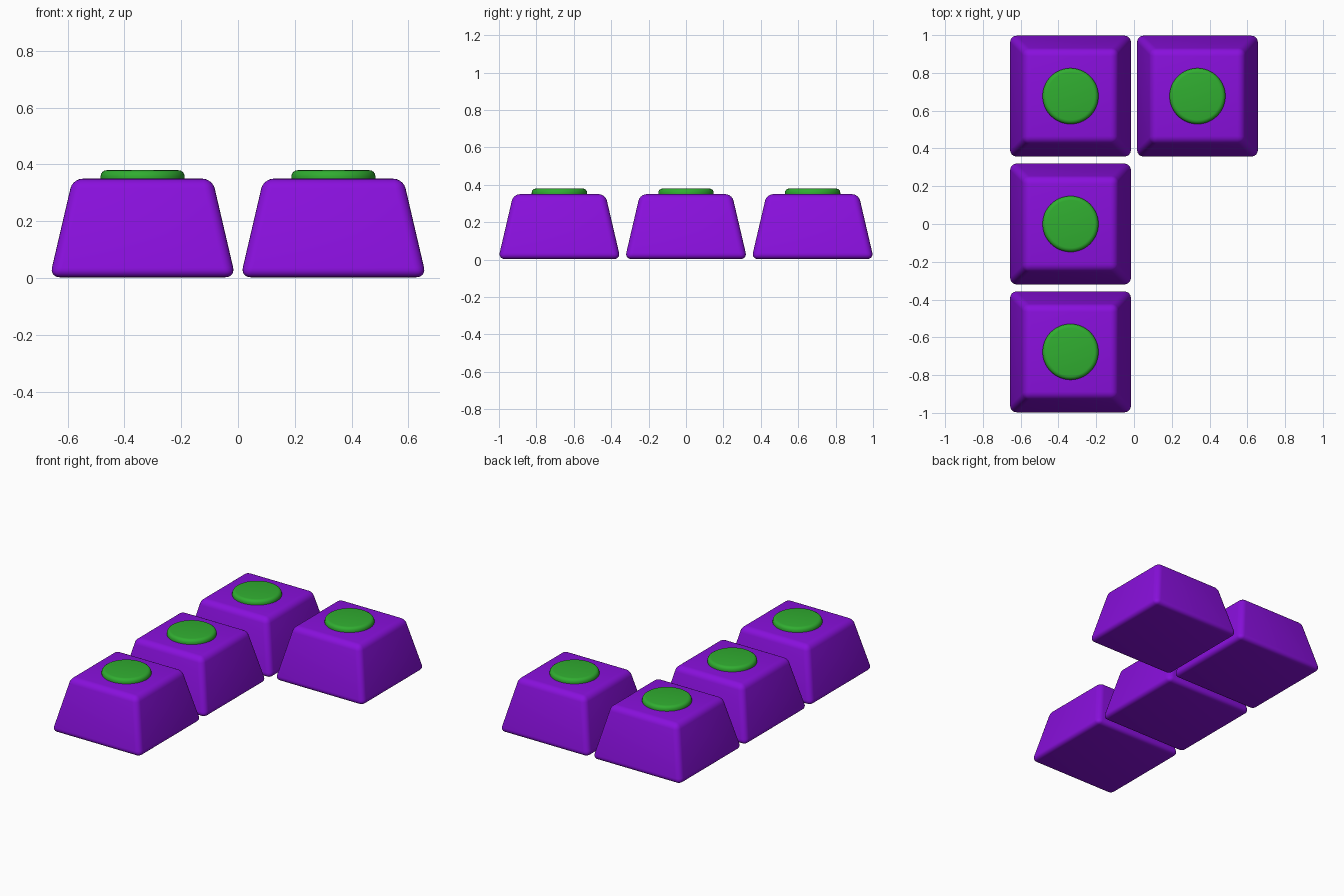
import bpy, bmesh

if "Cube" in bpy.data.objects:
    bpy.data.objects.remove(bpy.data.objects["Cube"])

PITCH_X, PITCH_Y = 0.336, 0.677


def material(name, color):
    m = bpy.data.materials.new(name)
    m.diffuse_color = color
    m.use_nodes = True
    m.node_tree.nodes["Principled BSDF"].inputs["Base Color"].default_value = m.diffuse_color
    return m


purple = material("purple", (0.25, 0.005, 0.72, 1))
green = material("green", (0.03, 0.42, 0.03, 1))


def finish(name, bm, loc, mat, bevel, segments, angle=0.5):
    """Turn the bmesh into a smooth object with rounded edges."""
    me = bpy.data.meshes.new(name)
    bm.to_mesh(me)
    bm.free()
    me.materials.append(mat)
    ob = bpy.data.objects.new(name, me)
    ob.location = loc
    bpy.context.collection.objects.link(ob)
    mod = ob.modifiers.new("rounding", 'BEVEL')
    mod.width = bevel
    mod.segments = segments
    mod.limit_method = 'ANGLE'
    mod.angle_limit = angle
    bpy.context.view_layer.objects.active = ob
    ob.select_set(True)
    bpy.ops.object.modifier_apply(modifier=mod.name)
    bpy.ops.object.shade_smooth_by_angle()
    ob.select_set(False)


def keycap(name, x, y):
    # tapered block
    bm = bmesh.new()
    bmesh.ops.create_cube(bm, size=2)
    for v in bm.verts:
        top = v.co.z > 0
        half = 0.246 if top else 0.327
        v.co = (v.co.x * half, v.co.y * half, 0.35 if top else 0.003)
    finish(name, bm, (x, y, 0), purple, 0.035, 5)

    # round button on top
    bm = bmesh.new()
    bmesh.ops.create_cone(bm, cap_ends=True, segments=64,
                          radius1=0.148, radius2=0.148, depth=0.06)
    finish(name + "_button", bm, (x, y, 0.35), green, 0.022, 4)


# L-shaped layout: three in a column, one beside the back one
for name, i, j in (("front_key", -1, -1), ("middle_key", -1, 0),
                   ("back_key", -1, 1), ("side_key", 1, 1)):
    keycap(name, i * PITCH_X, j * PITCH_Y)
